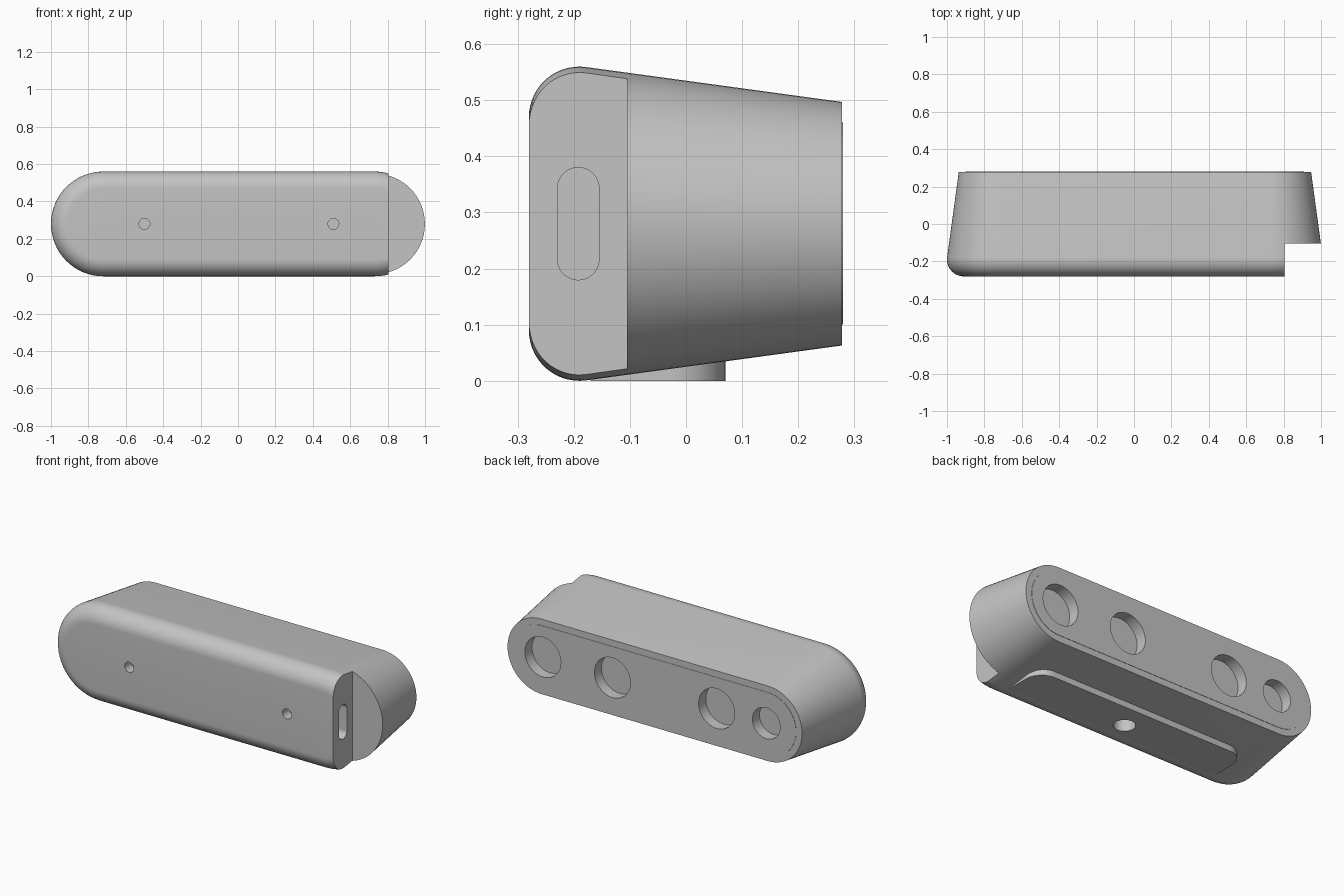
import bpy, bmesh, math
from mathutils import Matrix, Vector

if "Cube" in bpy.data.objects:
    bpy.data.objects.remove(bpy.data.objects["Cube"], do_unlink=True)

MID_X, MID_Z = 0.005, 0.28      # axis of the pill-shaped body
HALF = 0.725                    # half the straight length of the body

grey = bpy.data.materials.new("matte_grey")
grey.use_nodes = True
colour = (0.55, 0.55, 0.55, 1)
grey.diffuse_color = colour
grey.node_tree.nodes["Principled BSDF"].inputs["Base Color"].default_value = colour


def finish(name, bm):
    bmesh.ops.remove_doubles(bm, verts=bm.verts, dist=1e-5)
    bmesh.ops.recalc_face_normals(bm, faces=bm.faces)
    mesh = bpy.data.meshes.new(name)
    bm.to_mesh(mesh)
    bm.free()
    mesh.materials.append(grey)
    obj = bpy.data.objects.new(name, mesh)
    bpy.context.collection.objects.link(obj)
    return obj


def pill(name, half, rings, centre, turn=None, segs=32):
    """Loft pill outlines (long side x) along y; rings are (y, radius)."""
    bm = bmesh.new()
    loops = []
    for y, r in rings:
        loop = []
        for side in (1, -1):
            for i in range(segs + 1):
                a = math.pi * (i / segs - 0.5)
                p = Vector((side * (half + r * math.cos(a)), y, side * r * math.sin(a)))
                loop.append(bm.verts.new(p))
        loops.append(loop)
    for a, b in zip(loops, loops[1:]):
        for i in range(len(a)):
            j = (i + 1) % len(a)
            bm.faces.new((a[i], a[j], b[j], b[i]))
    bm.faces.new(loops[0])
    bm.faces.new(loops[-1])
    matrix = Matrix.Translation(centre) @ (turn or Matrix.Identity(4))
    bmesh.ops.transform(bm, matrix=matrix, verts=bm.verts)
    return finish(name, bm)


def box(name, low, high, round_back=0):
    """Box between two corners, optionally with rounded upright back edges."""
    low, high = Vector(low), Vector(high)
    bm = bmesh.new()
    bmesh.ops.create_cube(bm, size=1)
    for v in bm.verts:
        v.co = (low + high) / 2 + v.co * (high - low)
    if round_back:
        edges = [e for e in bm.edges if all(abs(v.co.y - high.y) < 1e-4 for v in e.verts)
                 and abs(e.verts[0].co.x - e.verts[1].co.x) < 1e-4]
        bmesh.ops.bevel(bm, geom=edges, offset=round_back, segments=12,
                        profile=0.5, affect='EDGES')
    return finish(name, bm)


def combine(obj, tool, operation):
    tool.hide_render = True
    mod = obj.modifiers.new(tool.name, 'BOOLEAN')
    mod.operation, mod.solver, mod.object = operation, 'EXACT', tool
    bpy.context.view_layer.objects.active = obj
    bpy.ops.object.modifier_apply(modifier=mod.name)
    bpy.data.objects.remove(tool, do_unlink=True)


# Tapered body with a rounded front edge
fillet, steps = 0.09, 14
sweep = math.radians(97.7)
profile = [(-0.19 - fillet * math.cos(sweep * i / steps),
            0.19 + fillet * math.sin(sweep * i / steps)) for i in range(steps + 1)]
profile.append((0.278, 0.217))
body = pill("body", HALF, profile, (MID_X, 0, MID_Z))

# Raised back panel and flat foot
combine(body, pill("back_panel", HALF, [(0.2, 0.18), (0.28, 0.18)],
                   (MID_X, 0, MID_Z)), 'UNION')
combine(body, box("foot", (MID_X - 0.68, -0.17, 0), (MID_X + 0.68, 0.07, 0.12), 0.1), 'UNION')

# Stepped notch at the left front end
combine(body, box("notch", (0.805, -0.5, -0.2), (1.2, -0.105, 0.8)), 'DIFFERENCE')

# Round sockets in the back
for x, r in ((0.72, 0.115), (0.275, 0.115), (-0.392, 0.115), (-0.71, 0.089)):
    combine(body, pill("socket", 0, [(0.215, r), (0.35, r)], (x, 0, MID_Z)), 'DIFFERENCE')

# Small front holes
for side in (-1, 1):
    combine(body, pill("pin_hole", 0, [(-0.35, 0.029), (-0.22, 0.029)],
                       (MID_X + side * 0.505, 0, MID_Z)), 'DIFFERENCE')

# Upright slot in the notch face
upright = Matrix(((0, 1, 0, 0), (0, 0, 1, 0), (1, 0, 0, 0), (0, 0, 0, 1)))
combine(body, pill("slot", 0.063, [(-0.1, 0.037), (0.1, 0.037)],
                   (0.805, -0.192, MID_Z), upright), 'DIFFERENCE')

# Mounting hole under the foot
combine(body, pill("mount_hole", 0, [(-0.1, 0.057), (0.15, 0.057)], (0, -0.075, 0),
                   Matrix.Rotation(math.pi / 2, 4, 'X')), 'DIFFERENCE')

# Smooth shading with crisp edges
bpy.ops.object.select_all(action='DESELECT')
body.select_set(True)
bpy.context.view_layer.objects.active = body
bpy.ops.object.shade_smooth_by_angle(angle=math.radians(30))
